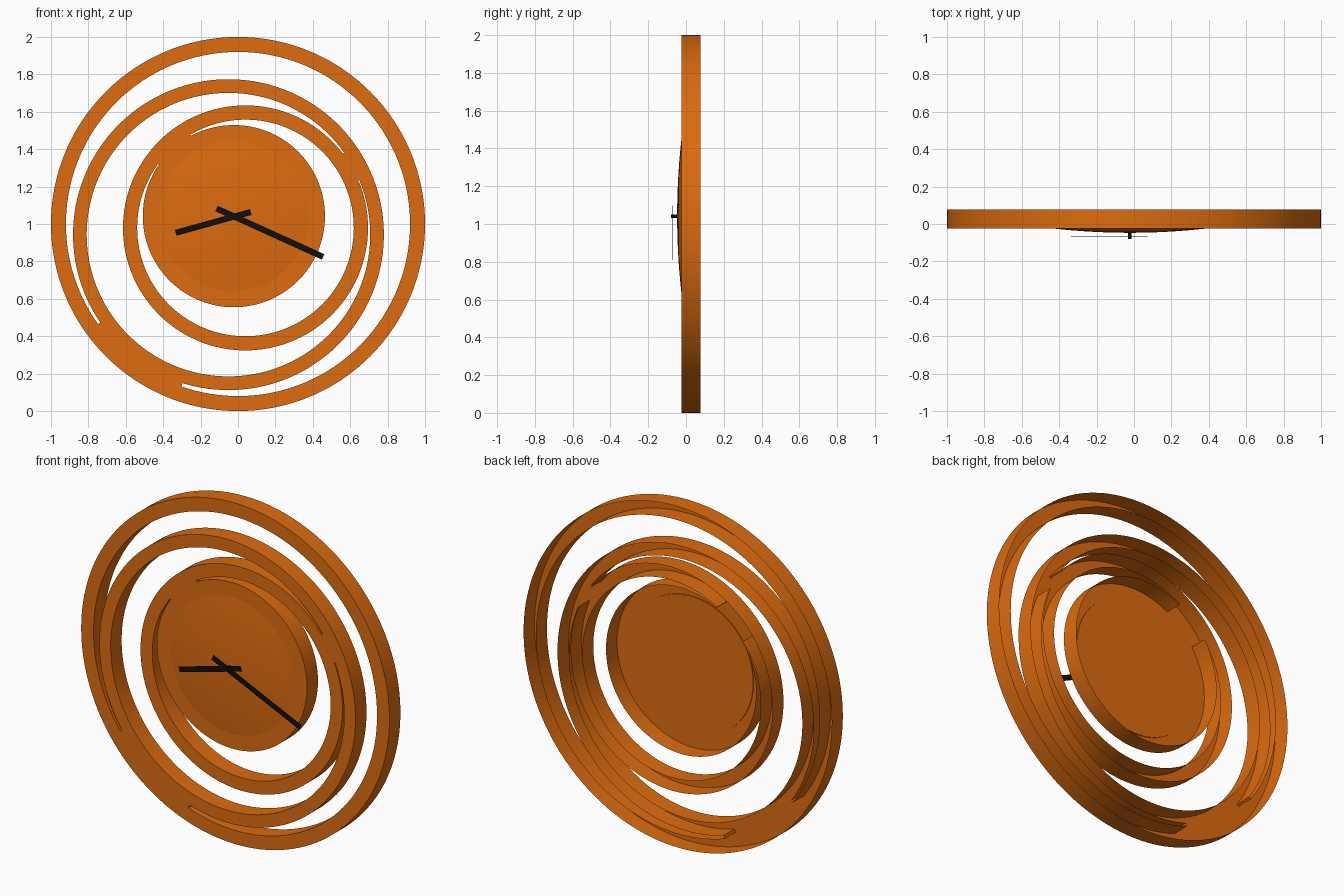
import bpy, bmesh
from math import cos, sin, pi, atan2, hypot
from mathutils import Matrix

if "Cube" in bpy.data.objects:
    bpy.data.objects.remove(bpy.data.objects["Cube"])

FRONT, BACK = -0.025, 0.077
DIAL = (-0.022, 1.042)


def material(name, rgb):
    m = bpy.data.materials.new(name)
    m.diffuse_color = (*rgb, 1)
    m.use_nodes = True
    m.node_tree.nodes["Principled BSDF"].inputs["Base Color"].default_value = m.diffuse_color
    return m


def finish(bm, name, mat, smooth=True):
    me = bpy.data.meshes.new(name)
    bm.to_mesh(me)
    bm.free()
    ob = bpy.data.objects.new(name, me)
    bpy.context.collection.objects.link(ob)
    me.materials.append(mat)
    if smooth:
        bpy.ops.object.select_all(action='DESELECT')
        ob.select_set(True)
        bpy.context.view_layer.objects.active = ob
        bpy.ops.object.shade_smooth_by_angle(angle=0.6)
    return ob


def arc(c, r, a0, a1, n=128):
    return [(c[0] + r * cos(a0 + (a1 - a0) * i / n),
             c[1] + r * sin(a0 + (a1 - a0) * i / n)) for i in range(n + 1)]


def crescent(co, ro, ci, ri, ta, tb):
    """Slot between two off-centre circles, left solid from ta to tb (counter-clockwise)."""
    def long_arc(c, r):
        a0 = atan2(tb[1] - c[1], tb[0] - c[0])
        a1 = atan2(ta[1] - c[1], ta[0] - c[0])
        while a1 <= a0:
            a1 += 2 * pi
        return arc(c, r, a0, a1)
    return long_arc(co, ro) + long_arc(ci, ri)[::-1]


orange = material("orange", (0.72, 0.15, 0.005))
black = material("black", (0.005, 0.005, 0.005))

# Clock body: front sheet with three crescent slots, walls run back, open behind
RING_1, RING_2, RING_3 = (0, 1), (-0.051, 0.943), (0.04, 0.979)
loops = [
    arc(RING_1, 1.0, 0, 2 * pi, 160)[:-1],
    crescent(RING_1, 0.92, RING_2, 0.831, (-0.74, 0.47), (-0.30, 0.14)),
    crescent(RING_2, 0.758, RING_3, 0.655, (0.65, 1.24), (0.57, 1.385)),
    crescent(RING_3, 0.579, DIAL, 0.487, (-0.25, 1.47), (-0.42, 1.32)),
]
bm = bmesh.new()
edges = []
for pts in loops:
    vs = [bm.verts.new((x, FRONT, z)) for x, z in pts]
    edges += [bm.edges.new((vs[i - 1], vs[i])) for i in range(len(vs))]
bmesh.ops.triangle_fill(bm, edges=edges, use_beauty=True, normal=(0, -1, 0))
rim = [e for e in bm.edges if e.is_boundary]
ext = bmesh.ops.extrude_edge_only(bm, edges=rim)
bmesh.ops.translate(bm, vec=(0, BACK - FRONT, 0),
                    verts=[g for g in ext["geom"] if isinstance(g, bmesh.types.BMVert)])
bmesh.ops.recalc_face_normals(bm, faces=bm.faces[:])
sheet = [f for f in bm.faces if abs(f.normal.y) > 0.9]
if sheet[0].normal.y > 0:
    bmesh.ops.reverse_faces(bm, faces=bm.faces[:])
finish(bm, "ring_body", orange)

# Dial: shallow dome with a flat back
bm = bmesh.new()
profile = [(0, -0.02), (0.4, -0.02)]
profile += [(0.4 * (1 - i / 8), FRONT - 0.022 * (1 - (1 - i / 8) ** 2)) for i in range(9)]
vs = [bm.verts.new((DIAL[0] + r, y, DIAL[1])) for r, y in profile]
es = [bm.edges.new(p) for p in zip(vs, vs[1:])]
bmesh.ops.spin(bm, geom=vs + es, cent=(DIAL[0], 0, DIAL[1]), axis=(0, 1, 0),
               angle=2 * pi, steps=96)
bmesh.ops.remove_doubles(bm, verts=bm.verts[:], dist=1e-5)
bmesh.ops.recalc_face_normals(bm, faces=bm.faces[:])
finish(bm, "dial_dome", orange)


# Hands: thin flat bars
def hand(name, p, q, y, width=0.032):
    dx, dz = q[0] - p[0], q[1] - p[1]
    bm = bmesh.new()
    bmesh.ops.create_cube(bm, size=1, matrix=(
        Matrix.Translation(((p[0] + q[0]) / 2, y, (p[1] + q[1]) / 2))
        @ Matrix.Rotation(-atan2(dz, dx), 4, 'Y')
        @ Matrix.Diagonal((hypot(dx, dz), 0.002, width, 1))))
    finish(bm, name, black, smooth=False)


hand("minute_hand", (-0.115, 1.083), (0.455, 0.824), -0.072)
hand("hour_hand", (-0.333, 0.953), (0.068, 1.064), -0.069)

# Spindle
bm = bmesh.new()
bmesh.ops.create_cone(bm, cap_ends=True, segments=24, radius1=0.009, radius2=0.009, depth=0.04,
                      matrix=Matrix.Translation((DIAL[0], -0.06, DIAL[1]))
                      @ Matrix.Rotation(pi / 2, 4, 'X'))
finish(bm, "spindle", black)
